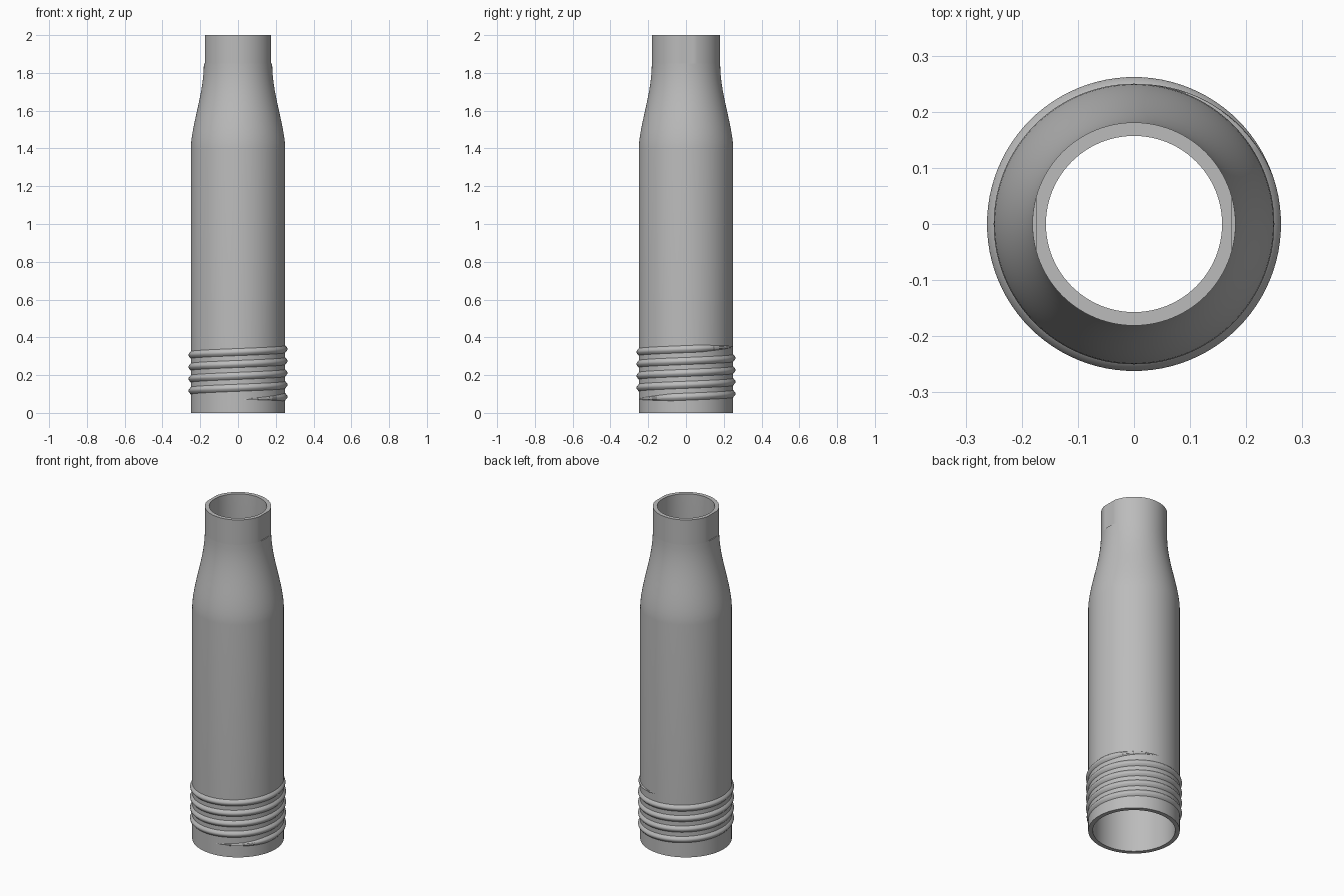
import bpy, bmesh, math

cube = bpy.data.objects.get("Cube")
if cube:
    bpy.data.objects.remove(cube, do_unlink=True)

SIDES = 96
FLAT_X = 0.175      # half distance between the two flats on the neck
FLAT_Z = 1.85       # height where the flats begin

grey = bpy.data.materials.new("satin grey")
grey.use_nodes = True
colour = (0.5, 0.5, 0.5, 1)
grey.diffuse_color = colour
grey.node_tree.nodes["Principled BSDF"].inputs["Base Color"].default_value = colour


def sweep(name, rings, close_rings, close_loop):
    """Skin a row of point rings into one smooth object."""
    bm = bmesh.new()
    rows = [[bm.verts.new(p) for p in ring] for ring in rings]
    n = len(rows[0])
    steps = len(rows) if close_rings else len(rows) - 1
    for i in range(steps):
        a, b = rows[i], rows[(i + 1) % len(rows)]
        for j in range(n if close_loop else n - 1):
            k = (j + 1) % n
            bm.faces.new((a[j], a[k], b[k], b[j]))
    if not close_rings:
        bm.faces.new(rows[0])
        bm.faces.new(rows[-1])
    bmesh.ops.recalc_face_normals(bm, faces=bm.faces)
    mesh = bpy.data.meshes.new(name)
    bm.to_mesh(mesh)
    bm.free()
    mesh.materials.append(grey)
    obj = bpy.data.objects.new(name, mesh)
    bpy.context.collection.objects.link(obj)
    bpy.ops.object.select_all(action="DESELECT")
    obj.select_set(True)
    bpy.context.view_layer.objects.active = obj
    bpy.ops.object.shade_smooth_by_angle(angle=math.radians(30))
    return obj


def ring(radius, z, flat=False):
    points = []
    for i in range(SIDES):
        a = math.tau * i / SIDES
        x, y = radius * math.cos(a), radius * math.sin(a)
        if flat:
            x = max(-FLAT_X, min(FLAT_X, x))
        points.append((x, y, z))
    return points


def shoulder(low, high):
    """S-curve from the body radius to the neck radius."""
    curve = []
    for i in range(17):
        t = i / 16
        s = 1.5 * t - 0.5 * t ** 3 if t > 1 else t * t * (3 - 2 * t)
        s = 0.35 * s + 0.65 * math.sin(t * math.pi / 2) ** 1.5
        curve.append((low + (high - low) * s, 1.4 + 0.45 * t))
    return curve


# Hollow tube: outside going up, bore coming back down
outer = [ring(0.25, 0)] + [ring(r, z) for r, z in shoulder(0.25, 0.181)]
neck = [ring(0.181, FLAT_Z, True), ring(0.181, 2, True)]
bore = [ring(0.157, 2)] + [ring(r, z) for r, z in reversed(shoulder(0.225, 0.157))]
sweep("tube_body", outer + neck + bore + [ring(0.225, 0)], True, True)

# Right-handed rounded thread, fading into the tube at both ends
PITCH, TURNS, START = 0.063, 4.5, 0.07
section = [(-0.024, -0.006), (-0.018, 0.001), (-0.007, 0.0105), (0, 0.012),
           (0.007, 0.0105), (0.018, 0.001), (0.024, -0.006)]
rings = []
count = int(TURNS * SIDES)
for i in range(count + 1):
    turn = i / SIDES
    a = math.tau * turn - math.pi / 2
    fade = min(1, turn * 5, (TURNS - turn) * 5)
    rings.append([((0.25 + h - 0.013 * (1 - fade)) * math.cos(a),
                   (0.25 + h - 0.013 * (1 - fade)) * math.sin(a),
                   START + PITCH * turn + w * (0.5 + 0.5 * fade)) for w, h in section])
sweep("screw_thread", rings, False, True)
